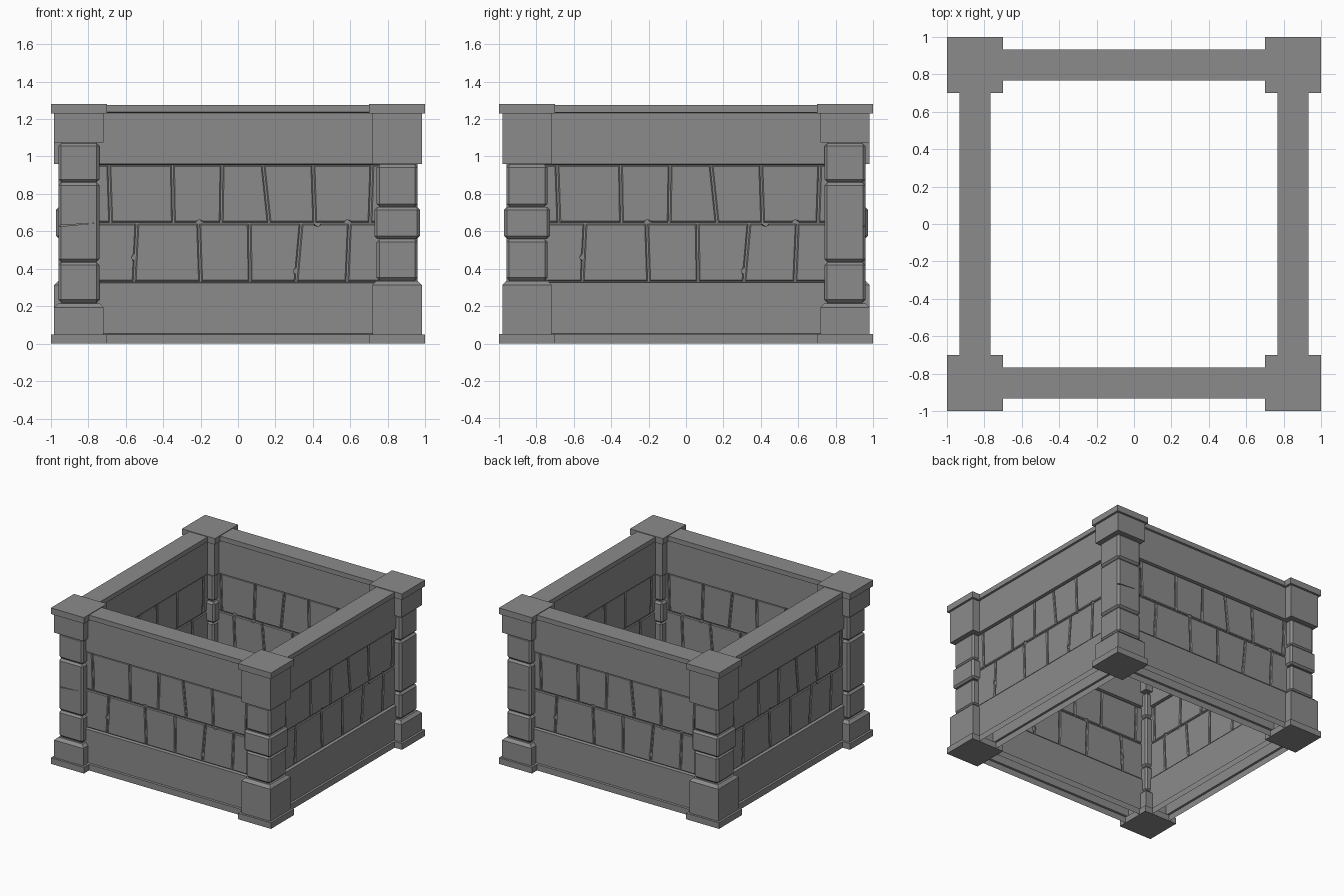
import bpy, bmesh
from math import pi
from mathutils import Matrix

if "Cube" in bpy.data.objects:
    bpy.data.objects.remove(bpy.data.objects["Cube"])

stone = bpy.data.materials.new("dark_stone")
stone.diffuse_color = (0.26, 0.26, 0.26, 1)
stone.use_nodes = True
stone.node_tree.nodes["Principled BSDF"].inputs["Base Color"].default_value = stone.diffuse_color


def finish(bm, name, turns=(0,)):
    """Turn a bmesh into objects rotated by quarter turns about z."""
    bmesh.ops.recalc_face_normals(bm, faces=bm.faces)
    me = bpy.data.meshes.new(name)
    bm.to_mesh(me)
    bm.free()
    me.materials.append(stone)
    obs = []
    for k in turns:
        ob = bpy.data.objects.new(name, me)
        ob.rotation_euler.z = k * pi / 2
        bpy.context.collection.objects.link(ob)
        obs.append(ob)
    return obs


def prism(bm, pts, y0, y1, bevel=0.0):
    """Outline in x/z extruded along y, rims of both faces chamfered."""
    a = [bm.verts.new((x, y0, z)) for x, z in pts]
    b = [bm.verts.new((x, y1, z)) for x, z in pts]
    n = len(pts)
    caps = [bm.faces.new(a), bm.faces.new(b[::-1])]
    for i in range(n):
        j = (i + 1) % n
        bm.faces.new((a[j], a[i], b[i], b[j]))
    if bevel:
        edges = [e for f in caps for e in f.edges]
        bmesh.ops.bevel(bm, geom=edges, offset=bevel, segments=1, affect='EDGES')


def block(bm, x0, x1, y0, y1, z0, z1, bevel=0.0, top_only=False):
    m = Matrix.Translation(((x0 + x1) / 2, (y0 + y1) / 2, (z0 + z1) / 2)) \
        @ Matrix.Diagonal((x1 - x0, y1 - y0, z1 - z0, 1))
    vs = bmesh.ops.create_cube(bm, size=1, matrix=m)['verts']
    if bevel:
        edges = {e for v in vs for e in v.link_edges}
        if top_only:
            edges = {e for e in edges if all(v.co.z > z1 - 1e-4 for v in e.verts)}
        bmesh.ops.bevel(bm, geom=list(edges), offset=bevel, segments=1, affect='EDGES')


# Wall shell: plinth, lower beam, mortar recess, upper beam, coping (open below)
half = [(0.083, 0), (0.083, 0.05), (0.068, 0.053), (0.068, 0.325), (0.045, 0.33),
        (0.045, 0.955), (0.068, 0.96), (0.068, 1.233), (0.083, 1.236), (0.083, 1.275)]
outline = [(-0.85 - d, z) for d, z in half] + [(-0.85 + d, z) for d, z in half[::-1]]
bm = bmesh.new()
ends = [[bm.verts.new((x, y, z)) for y, z in outline] for x in (-0.78, 0.78)]
for i in range(len(outline) - 1):
    bm.faces.new((ends[0][i], ends[1][i], ends[1][i + 1], ends[0][i + 1]))
finish(bm, "wall_shell", range(4))

# Bricks: joints as (x at bottom, x at top); chips nibble the brick outlines
rows = [
    (0.333, 0.640, [(-0.77, -0.77), (-0.555, -0.54), (-0.20, -0.21), (0.065, 0.06),
                    (0.31, 0.337), (0.582, 0.595), (0.77, 0.77)],
     {0: ('R', 0.42), 3: ('R', 0.18), 4: ('T', 0.67)}),
    (0.648, 0.952, [(-0.77, -0.77), (-0.68, -0.69), (-0.345, -0.35), (-0.09, -0.085),
                    (0.166, 0.134), (0.41, 0.40), (0.705, 0.715), (0.77, 0.77)],
     {2: ('B', 0.55), 5: ('B', 0.6)}),
]
bm = bmesh.new()
g = 0.005
for z0, z1, joints, chips in rows:
    for i, (l, r) in enumerate(zip(joints, joints[1:])):
        c = [(l[0] + g, z0), (r[0] - g, z0), (r[1] - g, z1), (l[1] + g, z1)]
        if i in chips:
            side, t = chips[i]
            k = 'BRT'.index(side)
            (ax, az), (bx, bz) = c[k], c[(k + 1) % 4]
            dx, dz = bx - ax, bz - az
            ln = (dx * dx + dz * dz) ** 0.5
            dx, dz = dx / ln, dz / ln
            s = min(max(t * ln, 0.04), ln - 0.04)
            c[k + 1:k + 1] = [(ax + dx * u - dz * v, az + dz * u + dx * v)
                              for u, v in ((s - 0.018, 0), (s, 0.025), (s + 0.018, 0))]
        prism(bm, c, -0.905, -0.795, 0.006)
finish(bm, "wall_bricks", range(4))


def pillar(name, s, base_top, head_bottom, bricks):
    """Corner pillar at x = s*0.85, y = -0.85; bricks are (half width, z0, z1)."""
    bm = bmesh.new()

    def add(h, z0, z1, bevel=0.0, top_only=False):
        block(bm, s * 0.85 - h, s * 0.85 + h, -0.85 - h, -0.85 + h, z0, z1, bevel, top_only)
    add(0.15, 0, 0.05)
    add(0.132, 0.05, base_top, 0.022, True)
    add(0.094, base_top - 0.02, head_bottom + 0.02)
    add(0.132, head_bottom, 1.235)
    add(0.15, 1.23, 1.28)
    finish(bm, name, (0, 2))
    for h, z0, z1 in bricks:
        bm = bmesh.new()
        add(h, z0, z1, 0.015)
        obs = finish(bm, name + "_stone", (0, 2))
        # Crack running into the tallest stone
        if z1 - z0 > 0.3:
            bm = bmesh.new()
            prism(bm, [(-0.99, 0.622), (-0.76, 0.644), (-0.99, 0.630)], -1.0, -0.945)
            for ob, cut in zip(obs, finish(bm, "crack_cutter", (0, 2))):
                cut.hide_render = True
                cut.hide_set(True)
                mod = ob.modifiers.new("crack", 'BOOLEAN')
                mod.operation = 'DIFFERENCE'
                mod.object = cut


pillar("short_stone_pillar", 1, 0.335, 0.96,
       [(0.110, 0.338, 0.558), (0.122, 0.56, 0.73), (0.110, 0.732, 0.956)])
pillar("tall_stone_pillar", -1, 0.215, 1.075,
       [(0.110, 0.22, 0.434), (0.110, 0.437, 0.860), (0.110, 0.863, 1.07)])
